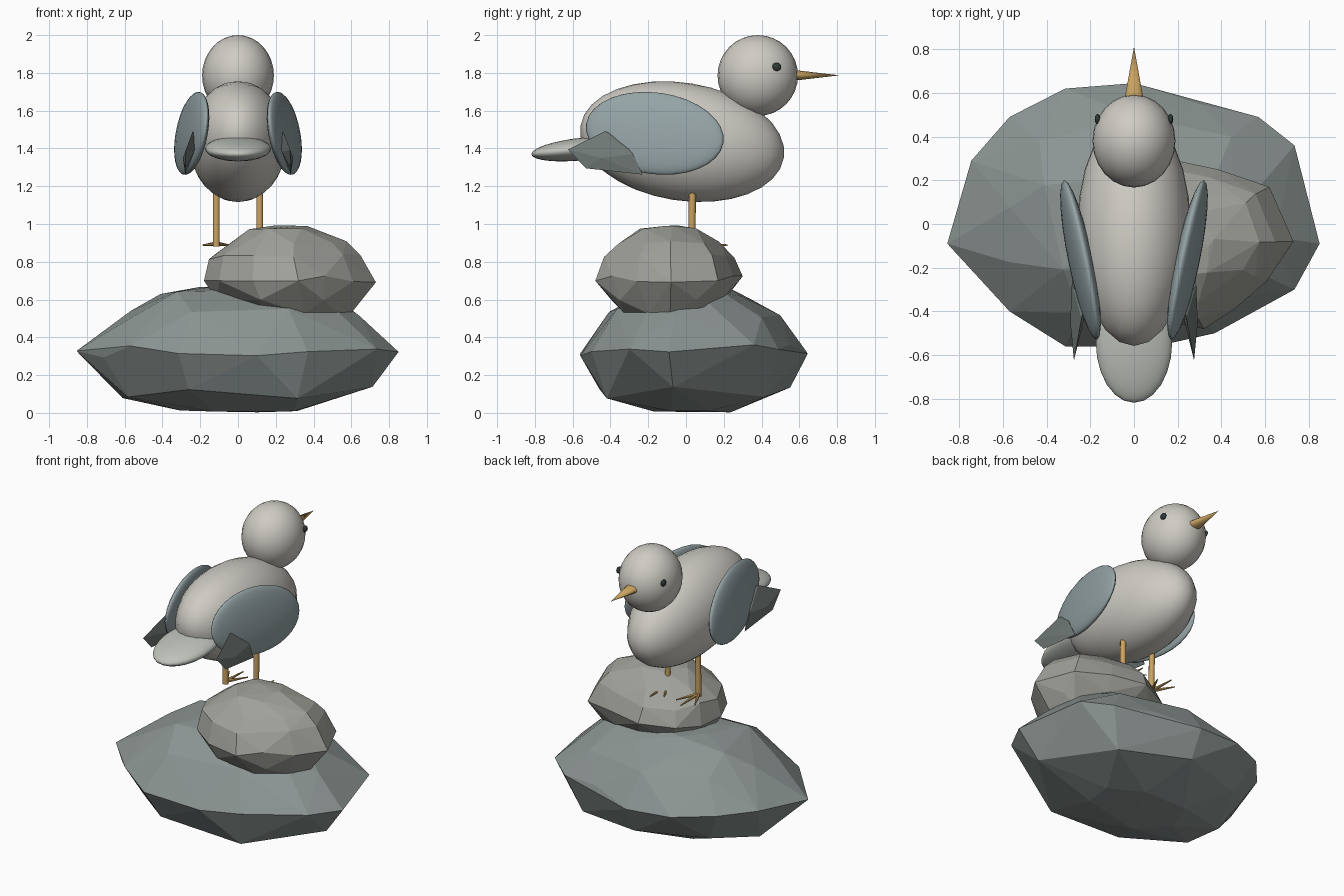
import bpy, bmesh, math, random
from mathutils import Vector

if "Cube" in bpy.data.objects:
    bpy.data.objects.remove(bpy.data.objects["Cube"])

random.seed(4)


def material(name, rgb):
    m = bpy.data.materials.new(name)
    m.diffuse_color = (*rgb, 1)
    m.use_nodes = True
    m.node_tree.nodes["Principled BSDF"].inputs["Base Color"].default_value = m.diffuse_color
    return m


PLUMAGE = material("plumage", (0.62, 0.60, 0.55))
TAIL = material("tail_grey", (0.52, 0.55, 0.50))
WING = material("wing_slate", (0.30, 0.37, 0.38))
TIP = material("tip_dark", (0.16, 0.19, 0.18))
HORN = material("horn", (0.58, 0.36, 0.12))
EYE = material("eye_black", (0.03, 0.04, 0.04))
STONE_DARK = material("stone_dark", (0.26, 0.30, 0.29))
STONE_LIGHT = material("stone_light", (0.36, 0.36, 0.33))


def finish(ob, name, mat, smooth=True):
    ob.name = name
    ob.data.materials.append(mat)
    if smooth:
        for p in ob.data.polygons:
            p.use_smooth = True
    return ob


def ellipsoid(name, loc, radii, mat, rot=(0, 0, 0), seg=24, rings=16):
    bpy.ops.mesh.primitive_uv_sphere_add(segments=seg, ring_count=rings, radius=1,
                                         location=loc, rotation=[math.radians(a) for a in rot])
    ob = bpy.context.object
    ob.scale = radii
    return finish(ob, name, mat)


def rod(name, a, b, r1, r2, mat, sides=8):
    a, b = Vector(a), Vector(b)
    d = b - a
    bpy.ops.mesh.primitive_cone_add(vertices=sides, radius1=r1, radius2=r2, depth=d.length,
                                    location=(a + b) / 2,
                                    rotation=d.to_track_quat('Z', 'Y').to_euler())
    ob = finish(bpy.context.object, name, mat, False)
    bpy.ops.object.shade_smooth_by_angle(angle=math.radians(50))
    return ob


def hull(name, points, mat):
    bm = bmesh.new()
    for p in points:
        bm.verts.new(p)
    bmesh.ops.convex_hull(bm, input=bm.verts[:])
    bmesh.ops.delete(bm, geom=[v for v in bm.verts if not v.link_faces], context='VERTS')
    bmesh.ops.recalc_face_normals(bm, faces=bm.faces[:])
    me = bpy.data.meshes.new(name)
    bm.to_mesh(me)
    bm.free()
    ob = bpy.data.objects.new(name, me)
    bpy.context.collection.objects.link(ob)
    return finish(ob, name, mat, False)


def rock(name, outline, centre, levels, mat, jitter):
    """Faceted stone: plan outline scaled per level (z, scale, dx, dy, step)."""
    pts = []
    cx, cy = centre
    for k, (z, s, dx, dy, step) in enumerate(levels):
        for x, y in outline[(k % 2) * (step > 1)::step]:
            j = 0 if s == 1 else random.uniform(-jitter, jitter)
            dz = random.uniform(-jitter, jitter) if 0.15 < s else 0
            if k == 0 or k == len(levels) - 1:
                dz = abs(dz) * (0.4 if k == 0 else -0.4)
            pts.append((cx + dx + (x - cx) * (s + j), cy + dy + (y - cy) * (s + j), z + dz))
    return hull(name, pts, mat)


# Stones
rock("base_rock",
     [(-.855, -.09), (-.77, .09), (-.745, .29), (-.57, .49), (-.315, .62), (0, .645),
      (.3, .55), (.57, .49), (.735, .36), (.755, .17), (.815, .035), (.85, -.09),
      (.735, -.3), (.37, -.5), (.1, -.56), (-.315, -.56), (-.57, -.4), (-.71, -.23)],
     (0, .04),
     [(0, .38, 0, .02, 3), (.11, .82, 0, 0, 2), (.33, 1, 0, 0, 1),
      (.53, .76, -.01, 0, 2), (.62, .53, 0, 0, 2), (.68, .25, -.02, .02, 3)],
     STONE_DARK, .04)
rock("top_rock",
     [(.73, -.08), (.645, .08), (.62, .17), (.385, .25), (.15, .30), (-.06, .2),
      (-.15, .05), (-.18, -.12), (-.1, -.3), (.08, -.43), (.32, -.48), (.46, -.39), (.61, -.26)],
     (.27, -.09),
     [(.52, .62, .05, 0, 2), (.60, .88, .02, 0, 2), (.71, 1, 0, 0, 1),
      (.82, .88, -.02, 0, 1), (.89, .70, -.01, 0, 2), (.96, .44, -.02, 0, 2),
      (.992, .2, .01, .02, 3)],
     STONE_LIGHT, .02)

# Body, head, tail and beak
ellipsoid("body", (0, -.02, 1.436), (.26, .545, .312), PLUMAGE, (-9, 0, 0))
ellipsoid("head", (0, .38, 1.786), (.19, .213, .214), PLUMAGE)
ellipsoid("tail", (0, -.54, 1.398), (.175, .28, .06), TAIL, (6, 0, 0))
beak = rod("beak", (0, .575, 1.787), (0, .812, 1.787), .045, 0, HORN, 10)
beak.scale = (1, .62, 1)

# Paired parts
for side, s in (("right", 1), ("left", -1)):
    ellipsoid(side + "_eye", (s * .167, .48, 1.832), (.013, .024, .022), EYE, seg=12, rings=8)
    ellipsoid(side + "_wing", (s * .245, -.165, 1.48), (.05, .375, .217), WING,
              (-8, -7 * s, -11 * s))
    hull(side + "_wing_tip",
         [(s * x, y, z) for x, y, z in
          [(.275, -.625, 1.395), (.24, -.43, 1.49), (.225, -.37, 1.475), (.28, -.53, 1.295),
           (.28, -.23, 1.262), (.285, -.28, 1.37), (.232, -.45, 1.38), (.292, -.45, 1.35)]], TIP)
    rod(side + "_leg", (s * .115, .035, 1.22), (s * .115, .03, .88), .019, .019, HORN, 10)
    for n, (dx, y) in enumerate([(-.07, .17), (0, .22), (.07, .17)]):
        rod(f"{side}_toe_{n + 1}", (s * .115, .03, .895), (s * .115 + dx, y, .888),
            .013, .004, HORN, 6)
